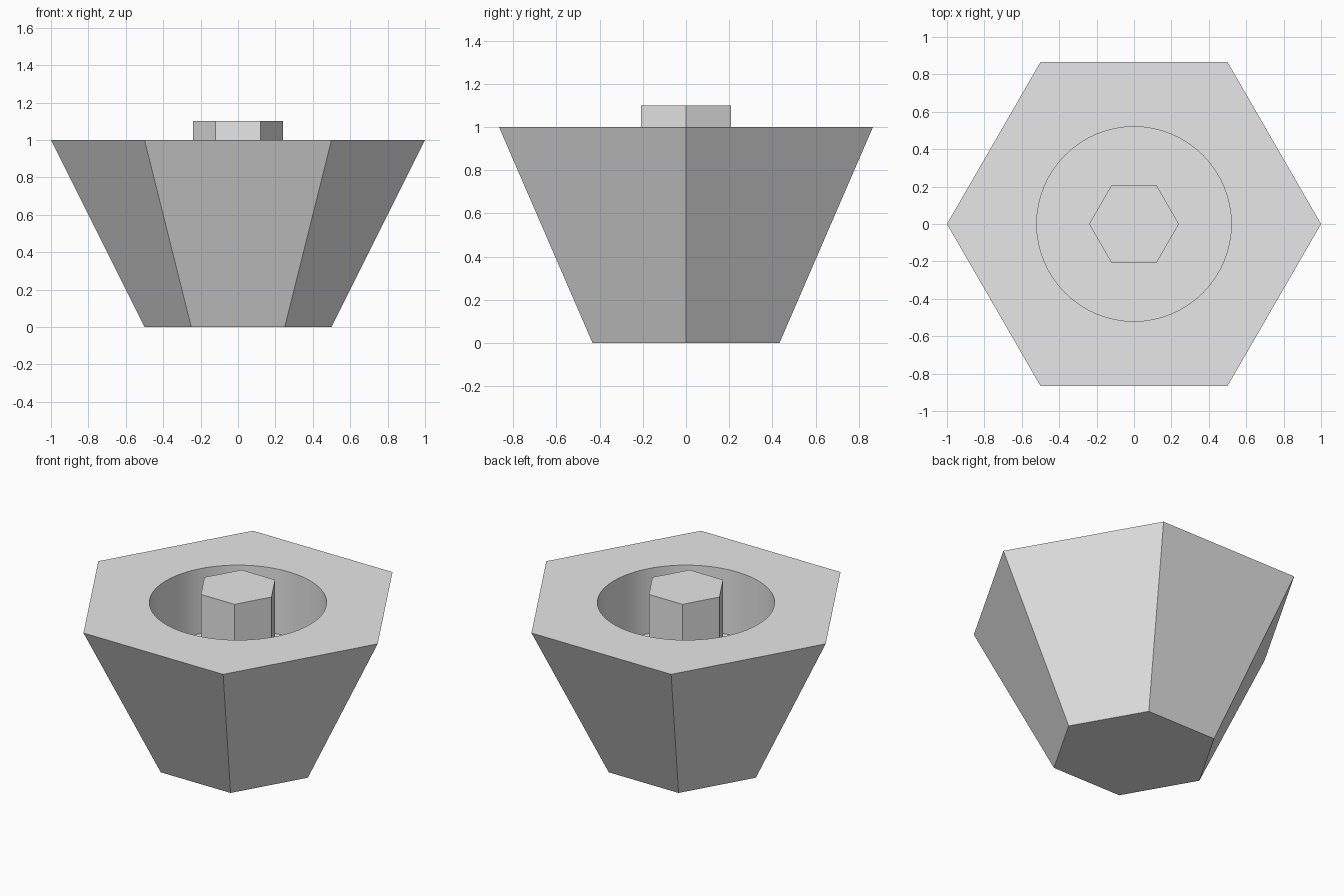
import bpy
import bmesh
import math

cube = bpy.data.objects.get("Cube")
if cube:
    bpy.data.objects.remove(cube, do_unlink=True)

RIM_Z = 1.0
FLOOR_Z = 0.58
HOLE_RADIUS = 0.52
HOLE_SIDES = 64

grey = bpy.data.materials.new("light grey")
grey.use_nodes = True
colour = (0.8, 0.8, 0.8, 1)
grey.diffuse_color = colour
grey.node_tree.nodes["Principled BSDF"].inputs["Base Color"].default_value = colour


def ring(bm, radius, z, sides):
    """Closed loop of vertices, starting on +x."""
    angles = [math.tau * i / sides for i in range(sides)]
    return [bm.verts.new((radius * math.cos(a), radius * math.sin(a), z)) for a in angles]


def bridge(bm, lower, upper):
    """Wall of quads between two loops."""
    n = len(lower)
    return [bm.faces.new((lower[i], lower[(i + 1) % n], upper[(i + 1) % n], upper[i]))
            for i in range(n)]


def finish(bm, name):
    bmesh.ops.recalc_face_normals(bm, faces=bm.faces[:])
    mesh = bpy.data.meshes.new(name)
    bm.to_mesh(mesh)
    bm.free()
    mesh.materials.append(grey)
    obj = bpy.data.objects.new(name, mesh)
    bpy.context.collection.objects.link(obj)
    return obj


# Tapered six-sided body with a round blind hole in the top
bm = bmesh.new()
base = ring(bm, 0.5, 0, 6)
rim = ring(bm, 1.0, RIM_Z, 6)
mouth = ring(bm, HOLE_RADIUS, RIM_Z, HOLE_SIDES)
floor = ring(bm, HOLE_RADIUS, FLOOR_Z, HOLE_SIDES)
bm.faces.new(base)
bridge(bm, base, rim)
for face in bridge(bm, floor, mouth):
    face.smooth = True
bm.faces.new(floor)

# Flat top between the hexagon and the hole, made as two halves
half = HOLE_SIDES // 2
for outer, inner in ((rim[:4], mouth[:half + 1]),
                     (rim[3:] + rim[:1], mouth[half:] + mouth[:1])):
    bm.faces.new(outer + inner[::-1])
body = finish(bm, "hexagonal_body")
for edge in body.data.edges:
    a, b = (body.data.vertices[v].co for v in edge.vertices)
    edge.use_edge_sharp = abs(a.z - b.z) < 0.001

# Six-sided post standing on the hole floor
bm = bmesh.new()
foot = ring(bm, 0.24, FLOOR_Z, 6)
top = ring(bm, 0.24, 1.1, 6)
bm.faces.new(foot)
bridge(bm, foot, top)
bm.faces.new(top)
finish(bm, "center_post")
